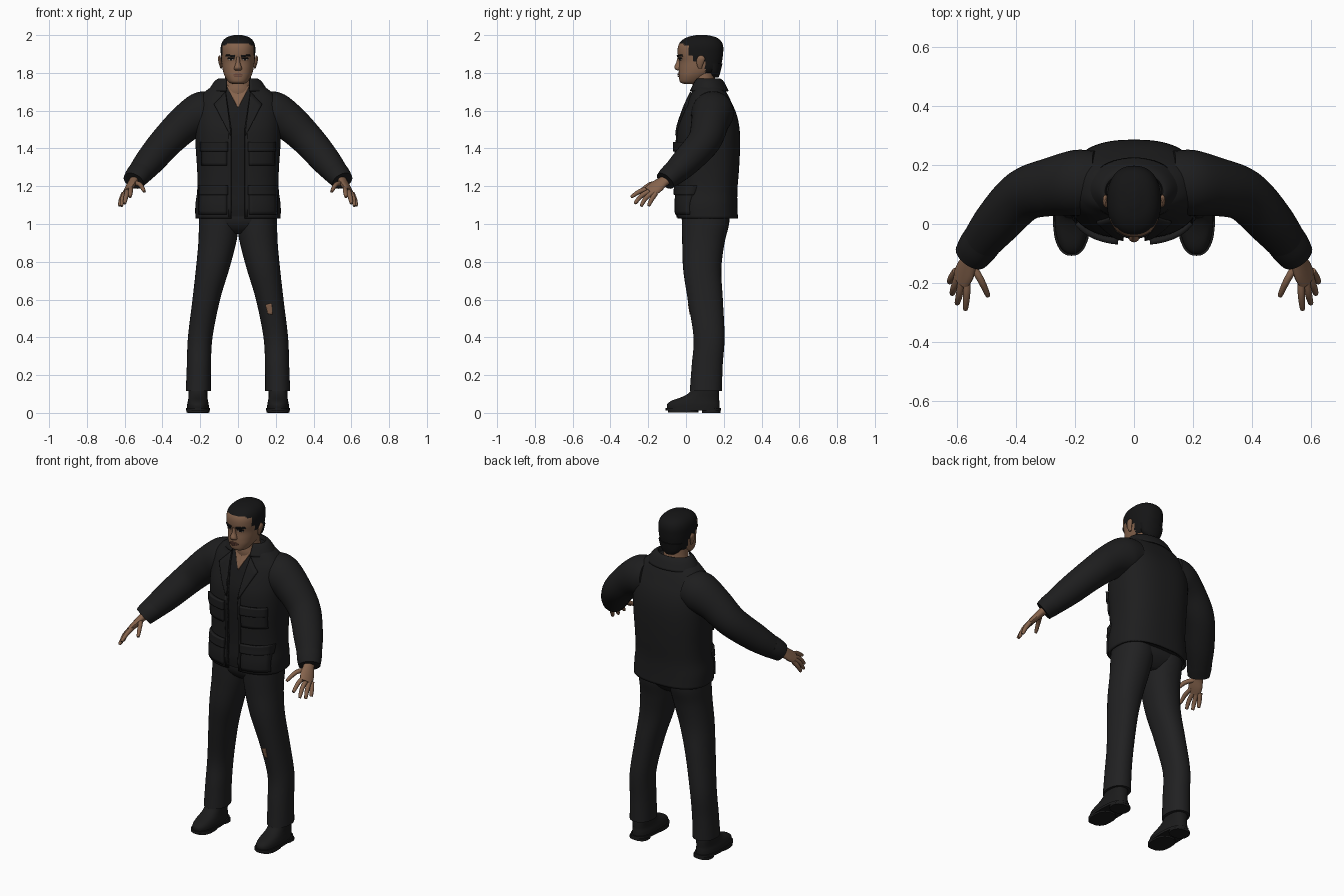
import bpy, bmesh, math
from mathutils import Vector

if "Cube" in bpy.data.objects:
    bpy.data.objects.remove(bpy.data.objects["Cube"])


def material(name, col):
    m = bpy.data.materials.new(name)
    m.diffuse_color = (*col, 1)
    m.use_nodes = True
    m.node_tree.nodes["Principled BSDF"].inputs["Base Color"].default_value = m.diffuse_color
    return m


JACKET = material("jacket black", (.0125, .0125, .0130))
SHIRT = material("shirt black", (.0105, .0105, .0110))
TROUSER = material("trouser charcoal", (.0150, .0150, .0158))
SHOE = material("shoe black", (.0110, .0110, .0112))
SKIN = material("skin brown", (.235, .125, .073))
HAIR = material("hair black", (.0075, .0075, .0078))
LIPS = material("lip brown", (.15, .065, .045))
EYE = material("eye white", (.32, .27, .23))


def smooth_rings(rings, k):
    """Catmull-Rom resampling of (x, y, z, rx, ry) rings."""
    out = []
    for i in range(len(rings) - 1):
        a, b, c, d = (rings[max(i - 1, 0)], rings[i], rings[i + 1],
                      rings[min(i + 2, len(rings) - 1)])
        for s in range(k):
            t = s / k
            out.append(tuple(.5 * (2 * q + (r - p) * t + (2 * p - 5 * q + 4 * r - w) * t * t
                                   + (3 * q - p - 3 * r + w) * t ** 3)
                             for p, q, r, w in zip(a, b, c, d)))
    return out + [rings[-1]]


def level(z, front, back, rx, x=0):
    return (x, (front + back) / 2, z, rx, (back - front) / 2)


def power(v, n):
    return math.copysign(abs(v) ** (2 / n), v)


def finish(name, bm, mats, mirror=False, solid=0):
    me = bpy.data.meshes.new(name)
    bm.to_mesh(me)
    bm.free()
    ob = bpy.data.objects.new(name, me)
    bpy.context.collection.objects.link(ob)
    for m in mats:
        me.materials.append(m)
    if solid:
        mod = ob.modifiers.new("thickness", 'SOLIDIFY')
        mod.thickness, mod.offset = solid, -1
    if mirror:
        ob.modifiers.new("mirror", 'MIRROR')
    return ob


def loft(name, rings, mat, seg=32, n=2, k=4, gap=None, along=False, roll=0,
         mirror=False, solid=0, rule=None):
    """Skin over rings; level rings, or rings square to their path when along is set."""
    mats = mat if isinstance(mat, list) else [mat]
    rs = smooth_rings(rings, k)
    bm = bmesh.new()
    rows = []
    for i, (x, y, z, rx, ry) in enumerate(rs):
        u, v = Vector((1, 0, 0)), Vector((0, 1, 0))
        if along:
            t = (Vector(rs[min(i + 1, len(rs) - 1)][:3]) - Vector(rs[max(i - 1, 0)][:3])).normalized()
            a = t.cross(Vector((0, 0, 1))).normalized()
            b = a.cross(t)
            u = a * math.cos(roll) + b * math.sin(roll)
            v = b * math.cos(roll) - a * math.sin(roll)
        a0 = math.asin(min(.95, (gap(z) / rx) ** (n / 2))) if gap else 0
        row = []
        for j in range(seg + (1 if gap else 0)):
            a = a0 + (2 * math.pi - 2 * a0) * j / seg
            row.append(bm.verts.new(Vector((x, y, z)) + u * (rx * power(math.sin(a), n))
                                    - v * (ry * power(math.cos(a), n))))
        rows.append(row)
    for r, s in zip(rows, rows[1:]):
        for j in range(seg):
            m = (j + 1) % len(r)
            bm.faces.new((r[j], r[m], s[m], s[j]))
    if not gap:
        bm.faces.new(rows[0][::-1])
        bm.faces.new(rows[-1])
    bmesh.ops.recalc_face_normals(bm, faces=bm.faces)
    if rule:
        for f in bm.faces:
            f.material_index = rule(f.calc_center_median())
    return finish(name, bm, mats, mirror, solid)


def front(rings, n, x, z):
    """Front surface y of a level loft."""
    rs = sorted(smooth_rings(rings, 4), key=lambda r: r[2])
    z = min(max(z, rs[0][2]), rs[-1][2])
    for a, b in zip(rs, rs[1:]):
        if a[2] <= z <= b[2]:
            t = (z - a[2]) / max(b[2] - a[2], 1e-6)
            xc, yc, _, rx, ry = (p + (q - p) * t for p, q in zip(a, b))
            return yc - ry * max(0, 1 - min(1, abs(x - xc) / rx) ** n) ** (1 / n)


def patch(name, corners, rings, n, mat, lift=.004, mirror=True, thick=None, div=8):
    """Plate laid on the front of a loft; corners run around as (x, z)."""
    bm = bmesh.new()
    a, b, c, d = (Vector(p) for p in corners)
    g = []
    for j in range(div + 1):
        for i in range(div + 1):
            p = a.lerp(b, i / div).lerp(d.lerp(c, i / div), j / div)
            g.append(bm.verts.new((p.x, front(rings, n, p.x, p.y) - lift, p.y)))
    w = div + 1
    for j in range(div):
        for i in range(div):
            bm.faces.new((g[j * w + i], g[j * w + i + 1], g[j * w + w + i + 1], g[j * w + w + i]))
    bm.normal_update()
    if sum(f.normal.y for f in bm.faces) > 0:
        bmesh.ops.reverse_faces(bm, faces=bm.faces)
    bmesh.ops.remove_doubles(bm, verts=bm.verts, dist=1e-5)
    return finish(name, bm, [mat], mirror, thick or lift + .003)


def box(x0, x1, z0, z1):
    return (x0, z0), (x1, z0), (x1, z1), (x0, z1)


# Jacket body, open at the front
torso = [level(*r) for r in (
    (1.03, -.045, .275, .226), (1.1, -.05, .272, .226), (1.18, -.045, .272, .216),
    (1.28, -.046, .28, .216), (1.4, -.05, .286, .224), (1.5, -.045, .284, .228),
    (1.58, -.022, .268, .226), (1.65, .005, .238, .212), (1.69, .025, .218, .185),
    (1.72, .035, .2, .15), (1.745, .045, .185, .105))]


def opening(z):
    return .035 + .03 * min(1, max(0, (z - 1.5) / .2))


loft("jacket_body", torso, JACKET, seg=64, n=2.5, gap=opening, solid=.01)
shirt = [(x, y, z + .01 * (z < 1.05), rx - .014, ry - .014) for x, y, z, rx, ry in torso]
loft("shirt", shirt, SHIRT, seg=48, n=2.5)
patch("neck_opening", ((0, 1.615), (0, 1.615), (.062, 1.735), (0, 1.745)), shirt, 2.5, SKIN, .005)

# Collar, lapels, plackets and pockets
loft("collar", [level(1.725, .035, .178, .092), level(1.768, .045, .178, .098),
                level(1.755, .035, .2, .125), level(1.705, .012, .226, .158)],
     JACKET, seg=48, gap=lambda z: .062, solid=.008)
patch("lapel", ((.036, 1.47), (.042, 1.47), (.128, 1.635), (.066, 1.70)), torso, 2.5, JACKET, .01)
patch("placket", box(.036, .05, 1.035, 1.48), torso, 2.5, JACKET, .006)
for tag, z0, z1, x1, rise in (("chest", 1.31, 1.43, .195, .014), ("hip", 1.05, 1.2, .208, .014)):
    patch(tag + "_pocket", box(.06, x1, z0, z1), torso, 2.5, JACKET, rise)
    patch(tag + "_pocket_flap", box(.055, x1 + .005, z1 - .045, z1 + .005), torso, 2.5, JACKET,
          rise + .008, thick=.02)

# Sleeves and cuffs
loft("sleeve", [(.12, .15, 1.6, .1, .1), (.19, .14, 1.585, .112, .115), (.275, .127, 1.535, .1, .099),
                (.375, .097, 1.44, .089, .087), (.465, .005, 1.335, .08, .077),
                (.525, -.07, 1.262, .066, .062)],
     JACKET, along=True, k=6, mirror=True)
loft("cuff", [(.515, -.057, 1.275, .069, .064), (.535, -.085, 1.252, .067, .06),
              (.553, -.11, 1.228, .06, .053)], JACKET, along=True, mirror=True)

# Hands
loft("palm", [(.54, -.085, 1.245, .03, .026), (.555, -.12, 1.225, .032, .022),
              (.573, -.16, 1.195, .042, .019), (.59, -.195, 1.17, .038, .014)],
     SKIN, seg=16, along=True, roll=.65, mirror=True)
fingers = {
    "thumb": ((.55, -.14, 1.215), (.52, -.19, 1.21), (.497, -.24, 1.175)),
    "index_finger": ((.567, -.185, 1.19), (.568, -.24, 1.175), (.572, -.287, 1.145)),
    "middle_finger": ((.585, -.185, 1.178), (.592, -.235, 1.15), (.6, -.268, 1.112)),
    "ring_finger": ((.597, -.175, 1.168), (.61, -.213, 1.137), (.617, -.236, 1.098)),
    "little_finger": ((.605, -.16, 1.162), (.619, -.182, 1.13), (.626, -.197, 1.098))}
for name, (a, b, c) in fingers.items():
    end = Vector(c) + (Vector(c) - Vector(b)) * .08
    loft(name, [(*a, .013, .013), (*b, .0125, .0125), (*c, .009, .009), (*end, .003, .003)],
         SKIN, seg=10, k=3, along=True, mirror=True)

# Trousers
leg = [(.21, .105, .115, .066, .085), (.207, .112, .25, .064, .082), (.2, .122, .4, .065, .082),
       (.168, .102, .6, .073, .093), (.135, .086, .76, .088, .101), (.11, .092, .9, .1, .112),
       (.101, .103, 1.0, .106, .125), (.1, .105, 1.08, .105, .125)]
loft("trouser_leg", leg, TROUSER, k=6, n=2.2, mirror=True)
loft("trouser_seat", [level(.95, .03, .17, .06), level(.975, -.0, .2, .15),
                      level(1.02, -.022, .228, .205), level(1.09, -.025, .235, .206)], TROUSER, n=2.5)
patch("knee_tear", ((.158, .525), (.182, .52), (.178, .58), (.146, .572)), leg, 2.2, SKIN,
      .003, mirror=False)

# Shoes
loft("shoe", [level(*r, .212) for r in (
    (.02, -.1, .178, .058), (.045, -.1, .178, .057), (.065, -.075, .176, .053),
    (.085, -.02, .176, .05), (.11, .02, .175, .05), (.15, .04, .17, .05))],
     SHOE, n=2.4, mirror=True)
for name, z0, z1, y0, y1, rx in (("sole", .012, .026, -.108, .184, .064),
                                 ("heel", 0, .014, .085, .182, .056),
                                 ("forefoot_tread", .003, .014, -.095, .065, .06)):
    loft(name, [level(z0, y0, y1, rx, .212), level(z1, y0, y1, rx, .212)], SHOE,
         n=2.5, k=1, mirror=True)

# Neck and head
loft("neck", [level(1.62, .05, .17, .085), level(1.7, .032, .168, .08),
              level(1.75, .035, .155, .071), level(1.83, .03, .155, .07)], SKIN)
head = [level(*r) for r in (
    (1.742, -.012, .05, .03), (1.752, -.032, .08, .05), (1.785, -.038, .13, .071),
    (1.82, -.038, .178, .082), (1.86, -.036, .19, .087), (1.9, -.044, .196, .091),
    (1.94, -.042, .197, .091), (1.97, -.025, .184, .08), (1.99, .01, .155, .056),
    (2.0, .055, .11, .02))]


def hairline(c):
    for y, z in ((.1, 1.79), (.04, 1.86), (.012, 1.895), (-.012, 1.945)):
        if c.y > y:
            return int(c.z > z)
    return int(c.z > 1.957)


loft("head", head, [SKIN, HAIR], seg=64, k=6, n=2.3, rule=hairline)
loft("hair_nape", [level(1.775, .125, .172, .03), level(1.8, .11, .181, .06),
                   level(1.85, .09, .193, .075)], HAIR)

# Ears and facial features
loft("ear", [(.088, .075, 1.822, .004, .008), (.092, .073, 1.84, .007, .015),
             (.097, .078, 1.87, .009, .022), (.098, .08, 1.885, .006, .016),
             (.096, .08, 1.893, .002, .005)], SKIN, seg=16, mirror=True)
loft("nose", [level(1.812, -.045, -.02, .014), level(1.82, -.058, -.02, .021),
              level(1.832, -.062, -.02, .019), level(1.855, -.052, -.02, .011),
              level(1.885, -.044, -.02, .009)], SKIN, seg=16)
patch("eyebrow", ((.016, 1.884), (.066, 1.887), (.064, 1.896), (.016, 1.894)), head, 2.3, HAIR, .007)
patch("eye", ((.022, 1.867), (.053, 1.867), (.05, 1.876), (.024, 1.876)), head, 2.3, EYE, .002)
patch("iris", box(.032, .043, 1.866, 1.877), head, 2.3, HAIR, .003)
patch("eyelid", ((.019, 1.875), (.057, 1.874), (.053, 1.88), (.021, 1.88)), head, 2.3, HAIR, .004)
patch("upper_lip", ((0, 1.789), (.03, 1.789), (.012, 1.798), (0, 1.796)), head, 2.3, LIPS, .007)
patch("lower_lip", ((0, 1.777), (.014, 1.778), (.028, 1.787), (0, 1.787)), head, 2.3, LIPS, .006)

# Smooth shading with sharp hems and soles
bpy.ops.object.select_all(action='SELECT')
bpy.context.view_layer.objects.active = bpy.data.objects["head"]
bpy.ops.object.shade_smooth_by_angle(angle=math.radians(40))
